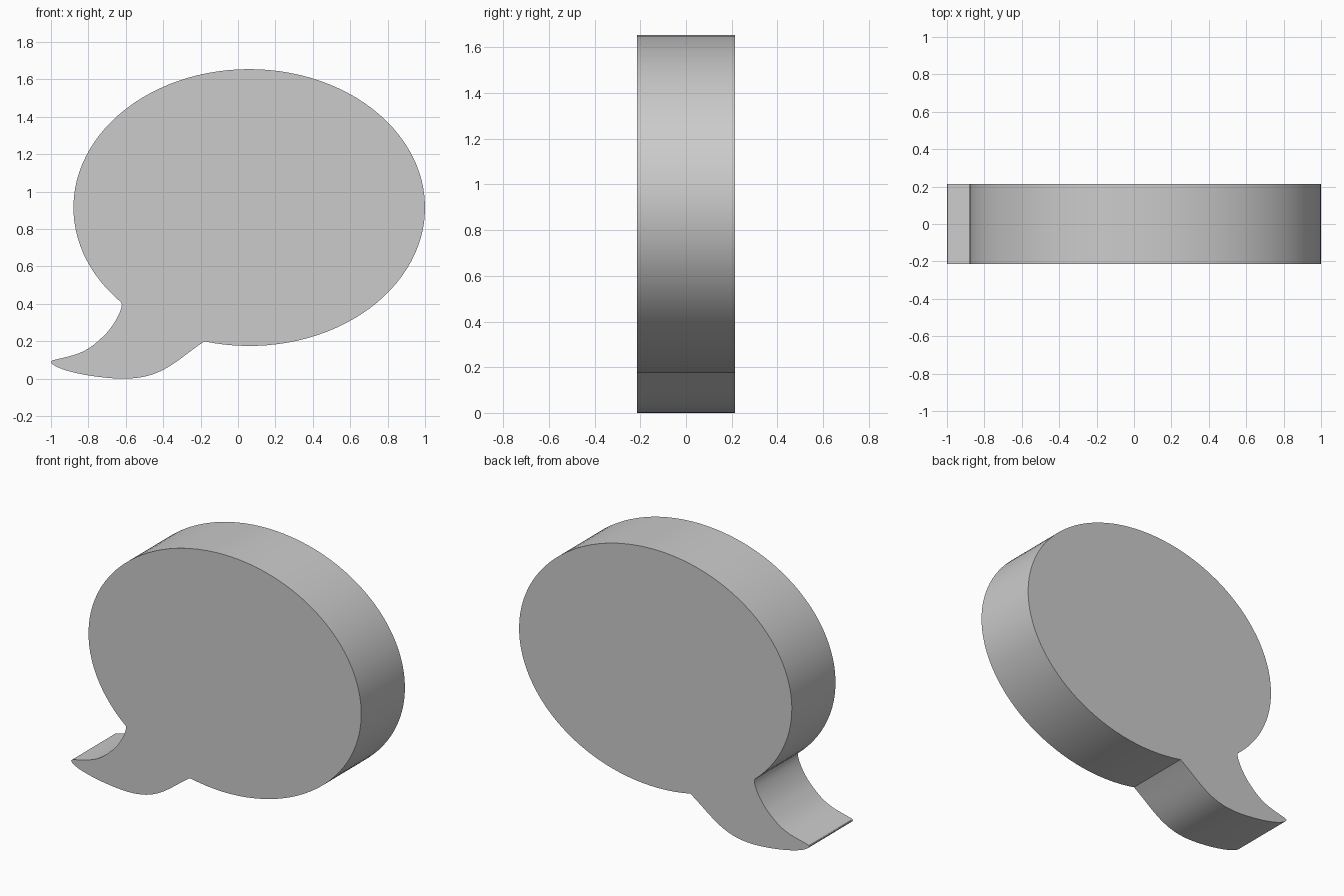
import bpy, bmesh, math
from mathutils import Vector
from mathutils.geometry import interpolate_bezier

if "Cube" in bpy.data.objects:
    bpy.data.objects.remove(bpy.data.objects["Cube"])

CX, CZ, RX, RZ = 0.06, 0.915, 0.94, 0.74   # balloon ellipse
HALF_DEPTH = 0.215


def ellipse_angle(x, z):
    return math.atan2((z - CZ) / RZ, (x - CX) / RX)


def bezier(p0, h0, h1, p1, count=14):
    pts = interpolate_bezier(*[Vector((p[0], 0, p[1])) for p in (p0, h0, h1, p1)], count)
    return [(p.x, p.z) for p in pts][1:]


# Balloon arc, running from the right tail joint over the top to the left joint
start = ellipse_angle(-0.18, 0.20)
end = ellipse_angle(-0.625, 0.404) + 2 * math.pi
steps = 96
outline = []
for i in range(steps + 1):
    a = start + (end - start) * i / steps
    outline.append((CX + RX * math.cos(a), CZ + RZ * math.sin(a)))
joint_right, joint_left = outline[0], outline[-1]

# Curved tail: inner side, rounded tip, belly, return to the balloon
outline += bezier(joint_left, (-0.613, 0.375), (-0.665, 0.275), (-0.725, 0.222))
outline += bezier((-0.725, 0.222), (-0.82, 0.128), (-0.88, 0.127), (-0.99, 0.098))
outline += bezier((-0.99, 0.098), (-1.003, 0.093), (-1.003, 0.085), (-0.99, 0.076), 5)
outline += bezier((-0.99, 0.076), (-0.93, 0.03), (-0.72, 0.0), (-0.61, 0.0))
outline += bezier((-0.61, 0.0), (-0.40, 0.0), (-0.33, 0.10), joint_right, 18)[:-1]

# Extrude the outline into a slab
bm = bmesh.new()
face = bm.faces.new([bm.verts.new((x, -HALF_DEPTH, z)) for x, z in outline])
ext = bmesh.ops.extrude_face_region(bm, geom=[face], use_keep_orig=True)
moved = [g for g in ext["geom"] if isinstance(g, bmesh.types.BMVert)]
bmesh.ops.translate(bm, verts=moved, vec=(0, 2 * HALF_DEPTH, 0))
bmesh.ops.recalc_face_normals(bm, faces=bm.faces)

mesh = bpy.data.meshes.new("speech_bubble")
bm.to_mesh(mesh)
bm.free()
bubble = bpy.data.objects.new("speech_bubble", mesh)
bpy.context.collection.objects.link(bubble)
bpy.context.view_layer.objects.active = bubble
bubble.select_set(True)
bpy.ops.object.shade_smooth_by_angle(angle=math.radians(30))
